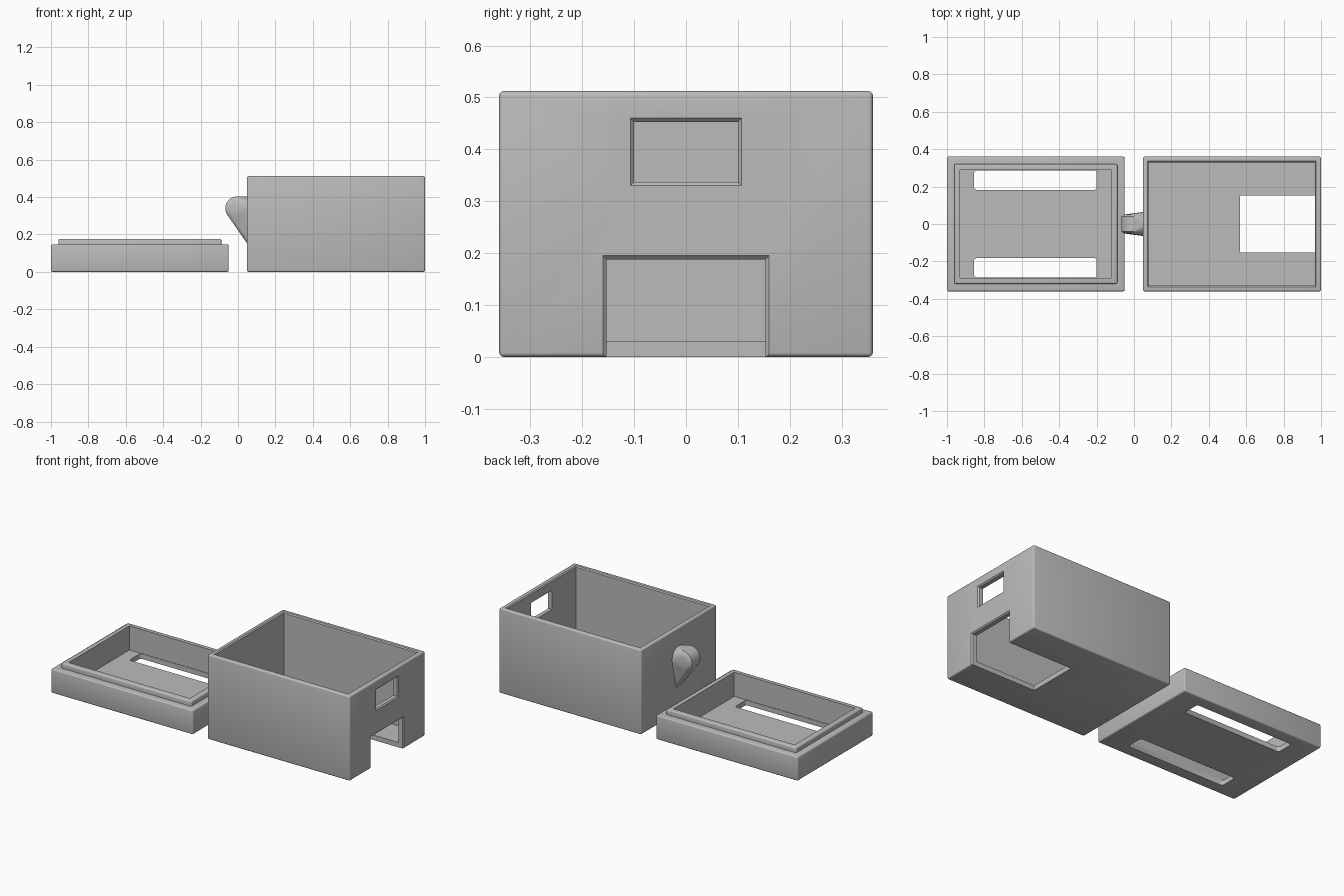
import bpy, bmesh, math
from mathutils import Vector

cube = bpy.data.objects.get("Cube")
if cube:
    bpy.data.objects.remove(cube, do_unlink=True)

GREY = (0.5, 0.5, 0.5, 1)
mat = bpy.data.materials.new("plain grey")
mat.use_nodes = True
mat.diffuse_color = GREY
mat.node_tree.nodes["Principled BSDF"].inputs["Base Color"].default_value = GREY


def make(name, bm):
    bmesh.ops.recalc_face_normals(bm, faces=bm.faces)
    mesh = bpy.data.meshes.new(name)
    bm.to_mesh(mesh)
    bm.free()
    mesh.materials.append(mat)
    obj = bpy.data.objects.new(name, mesh)
    bpy.context.collection.objects.link(obj)
    return obj


def block(name, lo, hi, bevel=0, upright_only=False, flare=None):
    """Box between two corners; flare = (axis, sign, amount) widens one end."""
    bm = bmesh.new()
    bmesh.ops.create_cube(bm, size=1)
    lo, hi = Vector(lo), Vector(hi)
    for v in bm.verts:
        side = [1 if c > 0 else -1 for c in v.co]
        v.co = [hi[i] if side[i] > 0 else lo[i] for i in range(3)]
        if flare and side[flare[0]] == flare[1]:
            for i in range(3):
                if i != flare[0]:
                    v.co[i] += side[i] * flare[2]
    if bevel:
        edges = [e for e in bm.edges if not upright_only
                 or abs(e.verts[0].co.z - e.verts[1].co.z) > 0.01]
        bmesh.ops.bevel(bm, geom=edges, offset=bevel, segments=3,
                        profile=0.5, affect='EDGES')
    return make(name, bm)


def combine(obj, other, operation):
    mod = obj.modifiers.new(operation.lower(), 'BOOLEAN')
    mod.operation, mod.solver, mod.object = operation, 'EXACT', other
    bpy.context.view_layer.objects.active = obj
    bpy.ops.object.modifier_apply(modifier=mod.name)
    bpy.data.objects.remove(other, do_unlink=True)


def cut(obj, lo, hi, **options):
    combine(obj, block("cutter", lo, hi, **options), 'DIFFERENCE')


def smooth(obj):
    bpy.ops.object.select_all(action='DESELECT')
    obj.select_set(True)
    bpy.context.view_layer.objects.active = obj
    bpy.ops.object.shade_smooth_by_angle(angle=math.radians(32))


R = 0.008   # edge softening

# Open case with softened rim
case = block("case", (0.048, -0.36, 0), (1, 0.36, 0.512), bevel=R)
cut(case, (0.077, -0.33, 0.03), (0.968, 0.33, 0.6))
cut(case, (0.077, -0.33, 0.506), (0.968, 0.33, 0.514), flare=(2, 1, R))

# Window in the end wall
cut(case, (0.9, -0.1, 0.337), (1.1, 0.1, 0.453))
cut(case, (0.993, -0.1, 0.337), (1.001, 0.1, 0.453), flare=(0, 1, R))

# Corner opening through the end wall and floor
cut(case, (0.567, -0.153, -0.1), (1.1, 0.153, 0.188))
cut(case, (0.993, -0.153, -0.1), (1.001, 0.153, 0.188), flare=(0, 1, R))
smooth(case)

# Lid with raised lip, hollow tray and two long slots
lid = block("lid", (-1, -0.36, 0), (-0.05, 0.36, 0.146), bevel=R)
lip = block("lip", (-0.961, -0.32, 0.05), (-0.089, 0.32, 0.176), bevel=R)
combine(lid, lip, 'UNION')
cut(lid, (-0.93, -0.29, 0.03), (-0.12, 0.29, 0.3))
for s in (-1, 1):
    y = sorted((s * 0.182, s * 0.287))
    cut(lid, (-0.855, y[0], -0.1), (-0.2, y[1], 0.1), bevel=0.014, upright_only=True)
smooth(lid)

# Keyring lug: hull of a rounded barrel and a teardrop foot on the wall
EYE = Vector((-0.005, 0, 0.34))
bm = bmesh.new()
for i in range(40):
    a = math.tau * i / 40
    c, s = math.cos(a), math.sin(a)
    for y, r in ((-0.05, 0.05), (-0.04, 0.063), (0.04, 0.063), (0.05, 0.05)):
        bm.verts.new(EYE + Vector((r * c, y, r * s)))
    for z, r in ((0.338, 0.065), (0.178, 0.03)):
        bm.verts.new((0.052, r * c, z + r * s))
hull = bmesh.ops.convex_hull(bm, input=bm.verts)
inside = {g for g in hull["geom_interior"] + hull["geom_unused"]
          if isinstance(g, bmesh.types.BMVert)}
bmesh.ops.delete(bm, geom=list(inside), context='VERTS')
lug = make("keyring_lug", bm)

# Ring hole through the lug
bm = bmesh.new()
bmesh.ops.create_cone(bm, cap_ends=True, segments=40, radius1=0.036, radius2=0.036, depth=0.4)
for v in bm.verts:
    v.co = EYE + Vector((v.co.x, v.co.z, v.co.y))
combine(lug, make("ring_hole", bm), 'DIFFERENCE')
smooth(lug)
